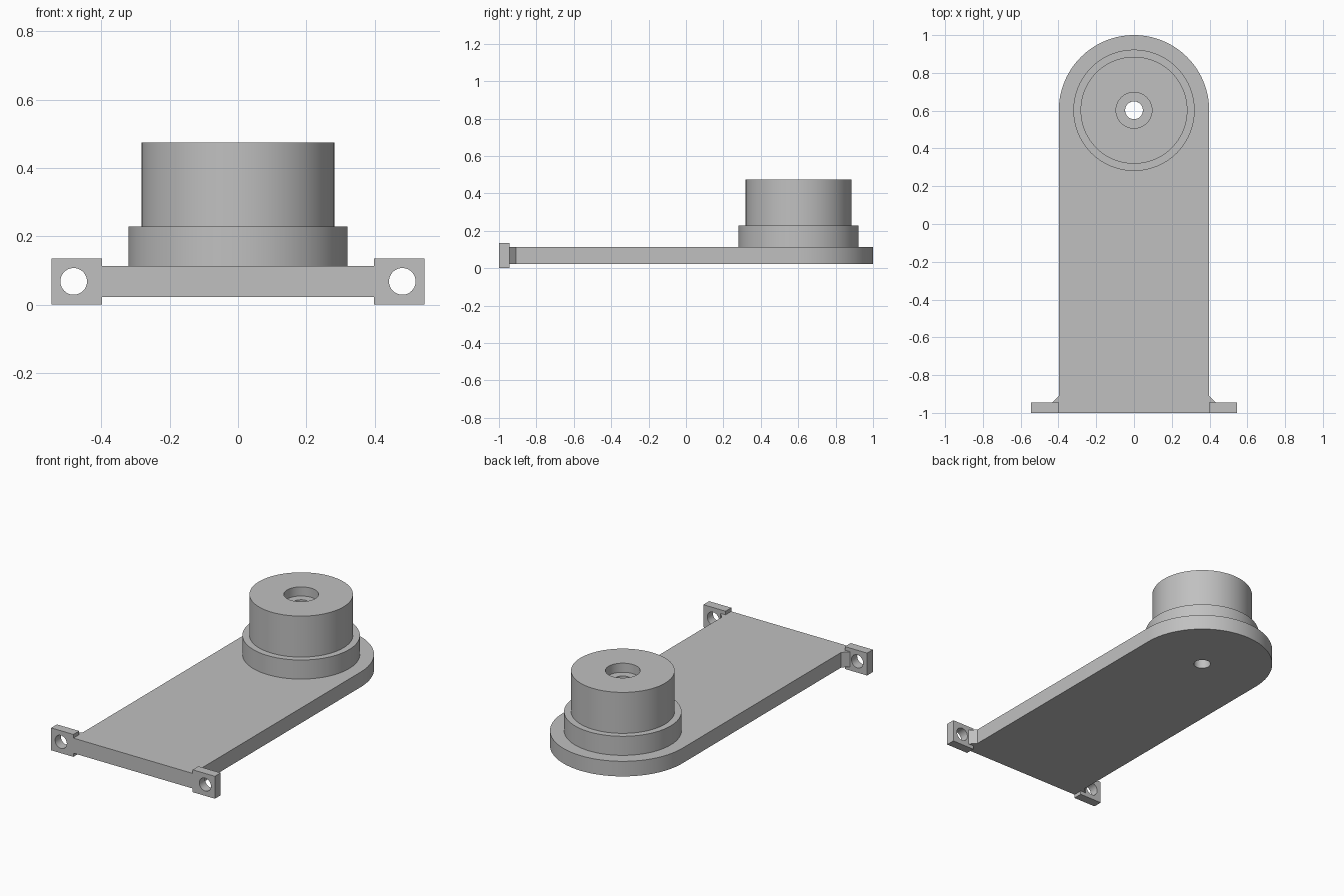
import bpy
import bmesh
from math import pi, sin, cos, radians

if "Cube" in bpy.data.objects:
    bpy.data.objects.remove(bpy.data.objects["Cube"])

# Main dimensions
HALF_W = 0.398
BOSS_Y = 1 - HALF_W
PLATE_Z = (0.022, 0.113)
EAR_TOP = 0.135
EAR_OUT = 0.546
EAR_BACK = -0.945
GUSSET = 0.035
SEGMENTS = 96

grey = bpy.data.materials.new("plain grey")
grey.use_nodes = True
colour = (0.53, 0.53, 0.53, 1)
grey.diffuse_color = colour
grey.node_tree.nodes["Principled BSDF"].inputs["Base Color"].default_value = colour


def finish(name, bm):
    """Turn a bmesh into a named object with the shared material."""
    bmesh.ops.recalc_face_normals(bm, faces=bm.faces)
    mesh = bpy.data.meshes.new(name)
    bm.to_mesh(mesh)
    bm.free()
    mesh.materials.append(grey)
    obj = bpy.data.objects.new(name, mesh)
    bpy.context.collection.objects.link(obj)
    return obj


def prism(name, outline, z0, z1):
    """Extrude a flat xy outline from z0 to z1."""
    bm = bmesh.new()
    face = bm.faces.new([bm.verts.new((x, y, z0)) for x, y in outline])
    grown = bmesh.ops.extrude_face_region(bm, geom=[face])["geom"]
    verts = [v for v in grown if isinstance(v, bmesh.types.BMVert)]
    bmesh.ops.translate(bm, verts=verts, vec=(0, 0, z1 - z0))
    return finish(name, bm)


def lathe(name, profile, centre):
    """Spin a closed radius/height profile around a vertical axis."""
    bm = bmesh.new()
    rings = []
    for i in range(SEGMENTS):
        a = 2 * pi * i / SEGMENTS
        rings.append([bm.verts.new((r * cos(a) + centre[0], r * sin(a) + centre[1], z))
                      for r, z in profile])
    n = len(profile)
    for i in range(SEGMENTS):
        a, b = rings[i], rings[(i + 1) % SEGMENTS]
        for j in range(n):
            k = (j + 1) % n
            bm.faces.new((a[j], b[j], b[k], a[k]))
    return finish(name, bm)


def drill(obj, location, radius, rotation=(0, 0, 0)):
    """Cut a round hole through an object."""
    bpy.ops.mesh.primitive_cylinder_add(vertices=SEGMENTS // 2, radius=radius, depth=0.5,
                                        location=location, rotation=rotation)
    cutter = bpy.context.object
    cutter.hide_render = True
    mod = obj.modifiers.new("hole", 'BOOLEAN')
    mod.operation = 'DIFFERENCE'
    mod.solver = 'EXACT'
    mod.object = cutter
    bpy.ops.object.select_all(action='DESELECT')
    bpy.context.view_layer.objects.active = obj
    obj.select_set(True)
    bpy.ops.object.modifier_apply(modifier=mod.name)
    bpy.data.objects.remove(cutter)


def smooth(obj):
    bpy.ops.object.select_all(action='DESELECT')
    bpy.context.view_layer.objects.active = obj
    obj.select_set(True)
    bpy.ops.object.shade_smooth_by_angle(angle=radians(30))


# Base plate with a rounded back end and small gussets behind the ears
right_side = [(HALF_W, -1), (HALF_W, EAR_BACK), (HALF_W + GUSSET, EAR_BACK),
              (HALF_W, EAR_BACK + GUSSET)]
arc = [(HALF_W * cos(pi * i / 64), BOSS_Y + HALF_W * sin(pi * i / 64)) for i in range(65)]
left_side = [(-x, y) for x, y in reversed(right_side)]
plate = prism("base_plate", right_side + arc + left_side, *PLATE_Z)
drill(plate, (0, BOSS_Y, 0.07), 0.047)
smooth(plate)

# Stepped boss with a counterbored centre hole
boss = lathe("stepped_boss",
             [(0.047, 0.113), (0.321, 0.113), (0.321, 0.228), (0.283, 0.228),
              (0.283, 0.475), (0.095, 0.475), (0.095, 0.42), (0.047, 0.42)],
             (0, BOSS_Y))
smooth(boss)

# Mounting ears with screw holes
for side, s in (("left", 1), ("right", -1)):
    ear = prism(side + "_mounting_ear",
                [(s * HALF_W, -1), (s * EAR_OUT, -1),
                 (s * EAR_OUT, EAR_BACK), (s * HALF_W, EAR_BACK)], 0, EAR_TOP)
    drill(ear, (s * 0.481, -0.97, 0.068), 0.039, (pi / 2, 0, 0))
    smooth(ear)
